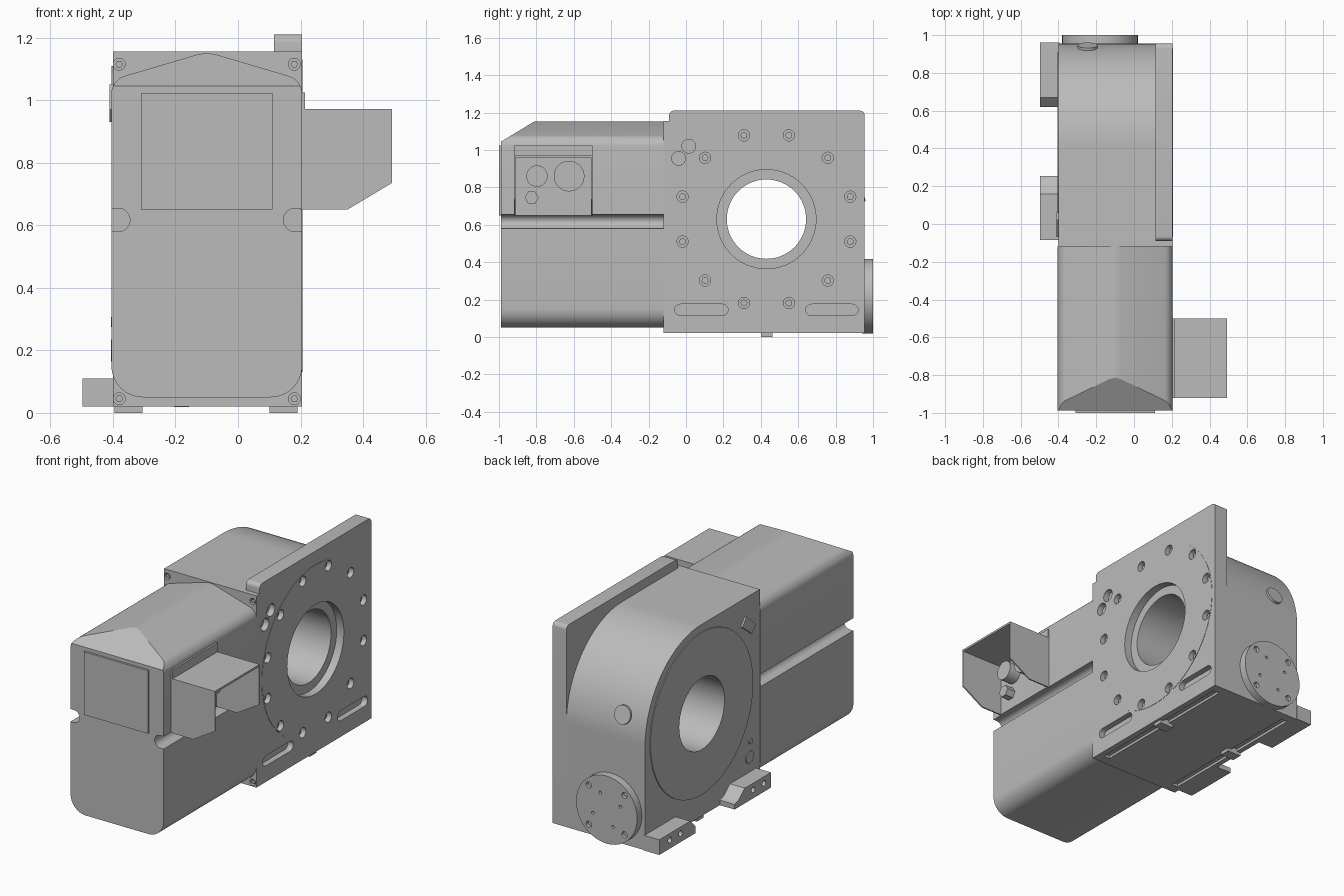
import bpy, bmesh, math
from mathutils import Vector

if "Cube" in bpy.data.objects:
    bpy.data.objects.remove(bpy.data.objects["Cube"])

grey = bpy.data.materials.new("machine grey")
grey.diffuse_color = (0.5, 0.5, 0.5, 1)
grey.use_nodes = True
grey.node_tree.nodes["Principled BSDF"].inputs["Base Color"].default_value = grey.diffuse_color
CY, CZ = 0.43, 0.63          # rotary axis


def finish(name, bm):
    bmesh.ops.recalc_face_normals(bm, faces=bm.faces[:])
    me = bpy.data.meshes.new(name)
    bm.to_mesh(me)
    bm.free()
    me.materials.append(grey)
    ob = bpy.data.objects.new(name, me)
    bpy.context.collection.objects.link(ob)
    return ob


def prism(name, axis, pts, a, b):
    """Extrude a profile along an axis: X takes (y,z), Y takes (x,z), Z takes (x,y)."""
    put = {'X': lambda p, t: (t, p[0], p[1]),
           'Y': lambda p, t: (p[0], t, p[1]),
           'Z': lambda p, t: (p[0], p[1], t)}[axis]
    bm = bmesh.new()
    f = bm.faces.new([bm.verts.new(put(p, a)) for p in pts])
    r = bmesh.ops.extrude_face_region(bm, geom=[f])
    move = Vector(put((0, 0), b - a))
    bmesh.ops.translate(bm, vec=move, verts=[v for v in r['geom'] if isinstance(v, bmesh.types.BMVert)])
    return finish(name, bm)


def box(name, x0, x1, y0, y1, z0, z1):
    return prism(name, 'Z', [(x0, y0), (x1, y0), (x1, y1), (x0, y1)], z0, z1)


def arc(u, v, r, a0, a1, n=8):
    return [(u + r * math.cos(math.radians(a0 + (a1 - a0) * i / n)),
             v + r * math.sin(math.radians(a0 + (a1 - a0) * i / n))) for i in range(n + 1)]


def cyl(name, axis, u, v, r, a, b, n=32):
    return prism(name, axis, arc(u, v, r, 0, 360, n)[:-1], a, b)


def slot(name, axis, u0, u1, v, r, a, b):
    return prism(name, axis, arc(u0, v, r, 90, 270) + arc(u1, v, r, -90, 90), a, b)


def cut(ob, cutters):
    for c in cutters:
        c.hide_render = True
        m = ob.modifiers.new("cut", 'BOOLEAN')
        m.operation, m.solver, m.object = 'DIFFERENCE', 'EXACT', c
        bpy.context.view_layer.objects.active = ob
        bpy.ops.object.modifier_apply(modifier=m.name)


def drop(cutters):
    for c in cutters:
        bpy.data.objects.remove(c, do_unlink=True)


# Gear housing with arched back, and the tall mounting plate
housing = prism("housing", 'X', [(-.12, .02), (.955, .02)] + arc(CY, CZ, .525, 0, 90, 32) + [(-.12, 1.155)], -.4, .115)
plate = prism("face_plate", 'X', [(-.12, .02), (.955, .02)] + arc(.93, 1.185, .025, 0, 90, 6)
              + arc(-.065, 1.185, .025, 90, 180, 6) + [(-.09, 1.155), (-.12, 1.155)], .115, .205)
table = cyl("rotary_table", 'X', CY, CZ, .5, .15, .207, 96)
hub = cyl("rear_hub", 'X', CY, CZ, .48, -.405, -.38, 96)

# Central bore, counterbore and the holes of the working face
bore = cyl("bore_cutter", 'X', CY, CZ, .212, -.6, .6, 64)
counter = cyl("counterbore_cutter", 'X', CY, CZ, .265, .16, .4, 64)
bolts = []
for i in range(12):
    a = math.radians(15 + 30 * i)
    bolts.append(cyl("bolt_cutter", 'X', CY + .464 * math.cos(a), CZ + .464 * math.sin(a), .03, .17, .3, 24))
side = [cyl("hole_cutter", 'X', y, z, .037, .17, .3, 24) for y, z in ((-.04, .955), (.015, 1.02))]
slots = [slot("slot_cutter", 'X', y0, y1, .145, .03, .17, .3) for y0, y1 in ((-.03, .195), (.67, .89))]
rails = [box("rail_cutter", x - .02, x + .02, -.06, .9, -.1, .035) for x in (-.35, .15)]
spots = [(x, z) for x in (-.38, .18) for z in (.045, .615, 1.115)]
flange = [cyl("flange_cutter", 'Y', x, z, .019, -.3, -.1, 20) for x, z in spots]
cut(housing, [bore, rails[0]] + flange[:3])
cut(plate, [bore, counter, rails[1]] + bolts + side + slots + flange[3:])
cut(table, [bore, counter] + bolts)
cut(hub, [bore])
drop([bore, counter] + bolts + side + slots + rails + flange)

# Screw heads set in their holes
for x, z in spots:
    cyl("flange_screw", 'Y', x, z, .012, -.115, -.095, 6)
for i in range(12):
    a = math.radians(15 + 30 * i)
    cyl("table_screw", 'X', CY + .464 * math.cos(a), CZ + .464 * math.sin(a), .018, .16, .185, 16)

# Motor cover: gabled profile, sloped front top, side grooves
half = arc(.105, .15, .1, -90, 0) + arc(.145, 1.02, .06, 0, 72, 6) + [(-.07, 1.146)]
prof = half + [(-.1, 1.151)] + [(-.2 - x, z) for x, z in reversed(half)]
cover = prism("motor_cover", 'Y', prof, -.988, -.12)
bm = bmesh.new()
bm.from_mesh(cover.data)
res = bmesh.ops.bisect_plane(bm, geom=bm.verts[:] + bm.edges[:] + bm.faces[:], plane_co=(0, -.988, 1.045),
                             plane_no=(0, -.106, .175), clear_outer=True)
bmesh.ops.holes_fill(bm, edges=[e for e in bm.edges if e.is_boundary])
bmesh.ops.recalc_face_normals(bm, faces=bm.faces[:])
bm.to_mesh(cover.data)
bm.free()
grooves = [slot("groove_cutter", 'Y', u0, u1, .617, .037, -1.1, -.121) for u0, u1 in ((-.6, -.382), (.182, .4))]
cut(cover, grooves)
drop(grooves)
box("front_panel", -.31, .11, -1, -.98, .65, 1.023)

# Connector hood, open below and at its outer end, with plugs inside
box("connector_base", .2, .215, -.92, -.5, .65, 1.025)
box("hood_top", .21, .492, -.92, -.5, .96, .972)
for y in (-.92, -.508):
    prism("hood_side", 'Y', [(.21, .65), (.35, .65), (.492, .735), (.492, .97), (.21, .97)], y, y + .008)
cyl("large_plug", 'X', -.625, .86, .082, .21, .29)
cyl("small_plug", 'X', -.797, .86, .057, .21, .29)
cyl("hex_plug", 'X', -.825, .745, .037, .21, .27, 6)

# Clamping feet on the left side, and alignment keys below
feet = [prism("clamp_foot", 'X', [(.62, .02), (.96, .02), (.96, .11), (.67, .11), (.62, .06)], -.497, -.395),
        prism("clamp_foot", 'X', [(-.085, .02), (.255, .02), (.255, .05), (.22, .06), (.16, .11), (-.085, .11)],
              -.497, -.395)]
for foot, ys in zip(feet, ((.76, .86), (-.02, .08))):
    holes = [cyl("foot_cutter", 'X', y, .07, .017, -.6, -.46, 16) for y in ys]
    cut(foot, holes)
    drop(holes)
for x in (-.35, .145):
    box("alignment_key", x - .045, x + .045, .4, .462, 0, .04)

# Rear round cover with screws
rear = cyl("rear_cover", 'Y', -.18, .218, .2, .94, 1, 64)
holes = []
for i in range(4):
    a = math.radians(45 + 90 * i)
    holes.append(cyl("cover_cutter", 'Y', -.18 + .165 * math.cos(a), .218 + .165 * math.sin(a), .018, .98, 1.1, 16))
    a += .35
    holes.append(cyl("cover_cutter", 'Y', -.18 + .1 * math.cos(a), .218 + .1 * math.sin(a), .009, .98, 1.1, 12))
cut(rear, holes)
drop(holes)

# Filler plug on the arch, sight glass and pointer on the left side
plug = cyl("filler_plug", 'Z', 0, 0, .053, -.03, .012)
t = math.radians(16)
plug.rotation_euler = (-(math.pi / 2 - t), 0, 0)
plug.location = (-.245, CY + .525 * math.cos(t), CZ + .525 * math.sin(t))
cyl("sight_glass", 'X', -.02, .2, .035, -.406, -.39)
cyl("drain_plug", 'X', -.03, .29, .016, -.406, -.39, 16)
prism("angle_pointer", 'X', [(-.07, .97), (-.03, .93), (.06, 1.0), (.02, 1.05)], -.411, -.39)

# Smooth shading on the round faces only
bpy.ops.object.select_all(action='SELECT')
bpy.ops.object.shade_smooth_by_angle(angle=math.radians(25))
